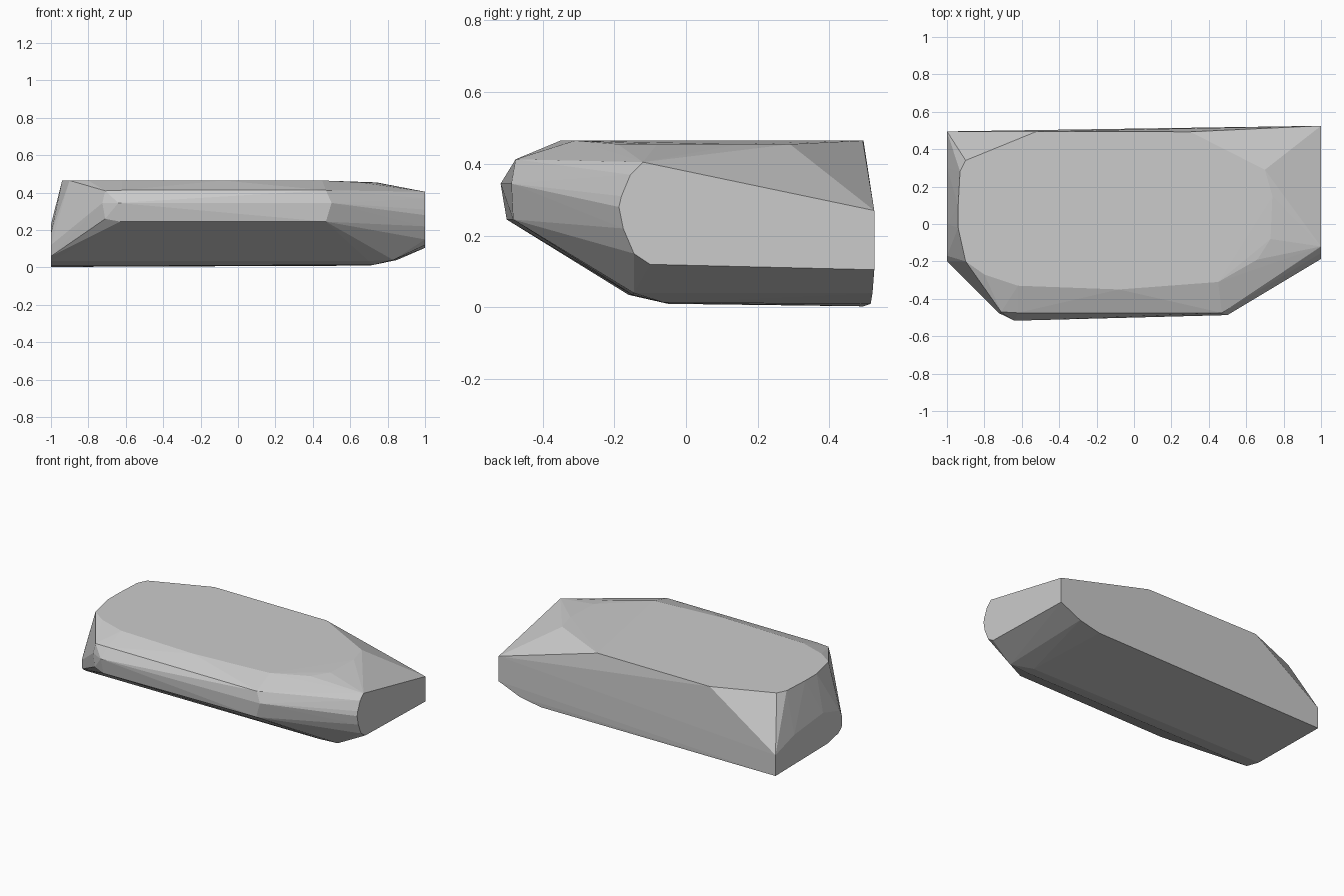
import bpy
import bmesh

# Start clean
default_cube = bpy.data.objects.get("Cube")
if default_cube:
    bpy.data.objects.remove(default_cube, do_unlink=True)


def make_material(name, colour):
    material = bpy.data.materials.new(name)
    material.diffuse_color = colour
    material.use_nodes = True
    shader = next(n for n in material.node_tree.nodes if n.type == "BSDF_PRINCIPLED")
    shader.inputs["Base Color"].default_value = colour
    shader.inputs["Roughness"].default_value = 0.8
    return material


def build_hull(name, points, material):
    """Wrap a set of points in a flat-shaded convex solid."""
    mesh = bpy.data.meshes.new(name)
    bm = bmesh.new()
    for point in points:
        bm.verts.new(point)
    result = bmesh.ops.convex_hull(bm, input=bm.verts)
    loose = {v for v in result["geom_interior"] + result["geom_unused"]
             if isinstance(v, bmesh.types.BMVert) and v.is_valid}
    bmesh.ops.delete(bm, geom=list(loose), context="VERTS")
    bmesh.ops.recalc_face_normals(bm, faces=bm.faces)
    bm.to_mesh(mesh)
    bm.free()
    mesh.materials.append(material)
    rock = bpy.data.objects.new(name, mesh)
    bpy.context.collection.objects.link(rock)
    return rock


# Broad flat top, as (x, y)
TOP_Z = .465
top_outline = [
    (-.94, .1), (-.93, .28), (-.9, .34), (-.52, .495), (.3, .493),
    (.45, -.31), (-.08, -.35), (-.62, -.33), (-.8, -.27), (-.9, -.2), (-.94, -.02),
]
# Slightly lower shoulder at the right of the top
shoulder_z = .455
shoulder = [(.7, .29), (.74, .15), (.73, -.08), (.66, -.19)]

# Cut ends, as (y, z)
right_end = [
    (-.12, .405), (-.155, .37), (-.18, .31), (-.187, .28), (-.175, .22),
    (-.145, .15), (-.1, .12), (.525, .105), (.525, .27),
]
left_end = [
    (.495, .003), (.495, .14), (.3, .2), (0, .23), (-.17, .18),
    (-.2, .12), (-.195, .06), (-.16, .035), (-.05, .01),
]

# Rounded front nose: left x, left y, right x, right y, height
nose = [
    (-.62, -.475, .47, -.475, .413),
    (-.64, -.517, .5, -.487, .345),
    (-.63, -.5, .47, -.482, .245),
]
nose_left_corner = [(-.71, -.47, .41), (-.725, -.475, .345), (-.71, -.48, .26)]

# Underside, curling up towards the right end
underside = [
    (.7, .515, .01), (.85, .52, .04),
    (.72, -.06, .013), (.83, -.145, .04), (.7, -.15, .035),
]

points = [(x, y, TOP_Z) for x, y in top_outline]
points += [(x, y, shoulder_z) for x, y in shoulder]
points += [(1, y, z) for y, z in right_end]
points += [(-1, y, z) for y, z in left_end]
for left_x, left_y, right_x, right_y, z in nose:
    points += [(left_x, left_y, z), (right_x, right_y, z)]
points += nose_left_corner + underside

stone_grey = make_material("stone grey", (.6, .6, .6, 1))
build_hull("rock", points, stone_grey)
